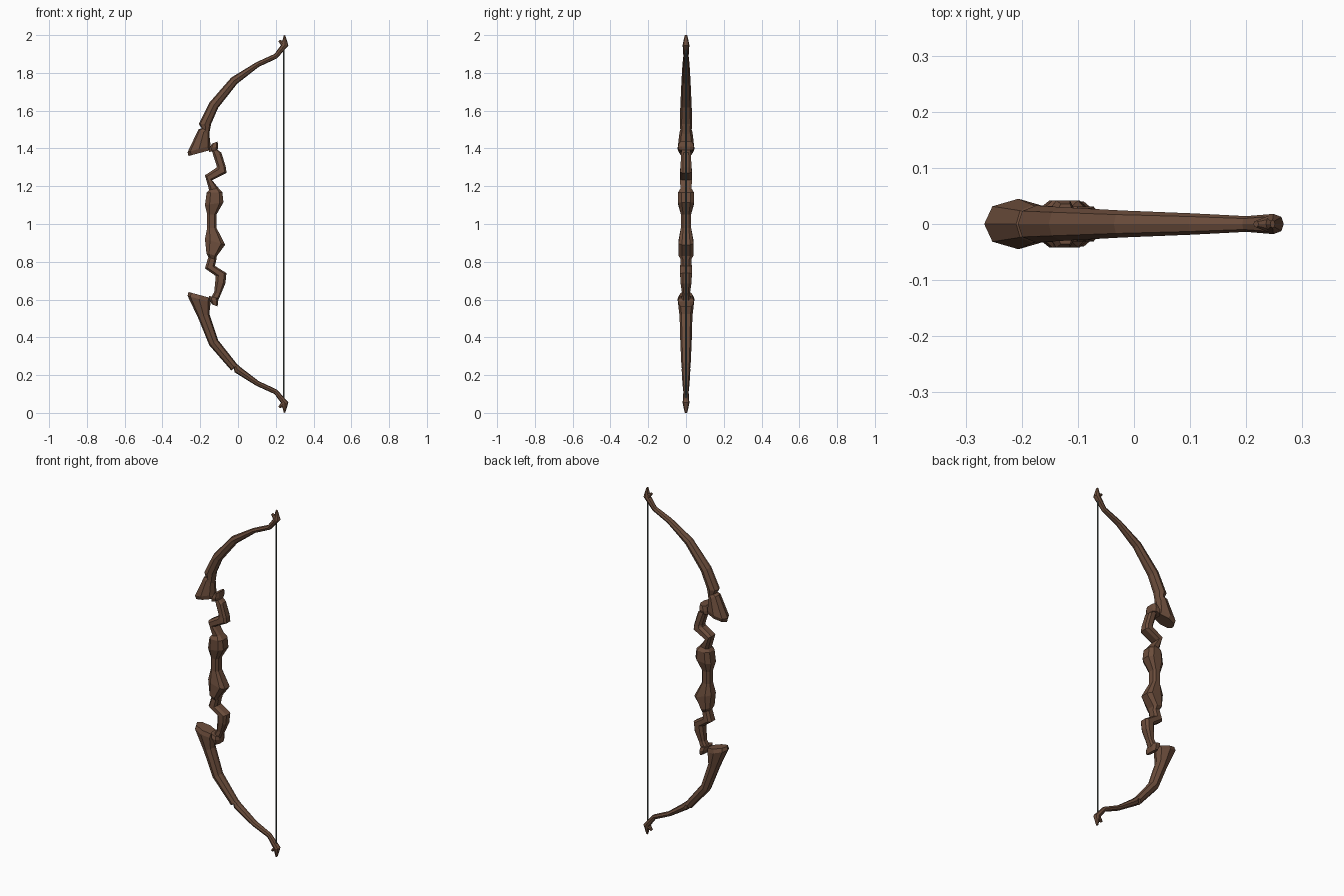
import bpy, bmesh

def material(name, rgb):
    m = bpy.data.materials.new(name)
    m.diffuse_color = (*rgb, 1)
    return m

WOOD = material("dark_wood", (0.15, 0.075, 0.045))
CORD = material("grey_cord", (0.09, 0.11, 0.10))

# Half cross-sections: (fraction from outer to inner edge, fraction of half width)
RIDGED = [(0, 0), (.12, .7), (.5, 1), (.88, .7), (1, 0)]
BLOCKY = [(0, .55), (.25, 1), (.8, 1), (1, .55)]

def loft(name, sections, half, flip=False):
    """Skin sections (outer x, outer z, inner x, inner z, half width)."""
    ring = half + [(t, -s) for t, s in reversed(half) if s > 0]
    bm = bmesh.new()
    rings = []
    for xa, za, xb, zb, w in sections:
        if flip:
            za, zb = 2 - za, 2 - zb
        rings.append([bm.verts.new((xa + (xb - xa) * t, s * w, za + (zb - za) * t)) for t, s in ring])
    n = len(ring)
    for a, b in zip(rings, rings[1:]):
        for i in range(n):
            j = (i + 1) % n
            bm.faces.new((a[i], a[j], b[j], b[i]))
    bm.faces.new(rings[0])
    bm.faces.new(rings[-1])
    bmesh.ops.recalc_face_normals(bm, faces=bm.faces)
    mesh = bpy.data.meshes.new(name)
    bm.to_mesh(mesh)
    bm.free()
    mesh.materials.append(WOOD)
    ob = bpy.data.objects.new(name, mesh)
    bpy.context.collection.objects.link(ob)
    return ob

# Limb sections, shared by both halves apart from the position of the carved step
base = [(-.262, 1.36, -.14, 1.393, .037), (-.267, 1.38, -.145, 1.415, .045),
        (-.21, 1.50, -.152, 1.475, .034)]
upper_step = [(-.193, 1.507, -.15, 1.49, .030), (-.207, 1.53, -.142, 1.53, .033)]
bend = [(-.152, 1.642, -.105, 1.615, .030), (-.036, 1.775, -.005, 1.742, .024)]
lower_step = [(-.022, 1.765, .0, 1.745, .021), (-.018, 1.785, .012, 1.757, .023)]
end = [(.098, 1.857, .11, 1.832, .019), (.193, 1.90, .207, 1.877, .014),
       (.230, 1.95, .267, 1.945, .018), (.243, 2.0, .251, 1.997, .007)]
loft("upper_limb", base + upper_step + bend + end, RIDGED)
loft("lower_limb", base + bend + lower_step + end, RIDGED, True)

# Small nock spurs and the knobs joining limbs to riser
spur = [(.228, 1.945, .248, 1.965, .014), (.213, 1.968, .222, 1.975, .006)]
knob = [(-.155, 1.38, -.108, 1.393, .036), (-.15, 1.40, -.105, 1.41, .042),
        (-.138, 1.425, -.108, 1.437, .036)]
for side, flip in (("upper", False), ("lower", True)):
    loft(side + "_nock_spur", spur, RIDGED, flip)
    loft(side + "_knob", knob, BLOCKY, flip)

# Zigzag riser with the waisted grip in the middle
loft("riser_grip", [
    (-.142, 1.40, -.105, 1.39, .022), (-.13, 1.36, -.088, 1.378, .026),
    (-.112, 1.305, -.064, 1.30, .029), (-.115, 1.297, -.061, 1.27, .031),
    (-.175, 1.258, -.137, 1.232, .032), (-.153, 1.18, -.103, 1.19, .029),
    (-.166, 1.165, -.083, 1.168, .042), (-.175, 1.10, -.077, 1.115, .042),
    (-.163, 1.05, -.114, 1.05, .027), (-.163, .98, -.114, .98, .027),
    (-.175, .92, -.068, .89, .040), (-.167, .845, -.112, .83, .040),
    (-.157, .825, -.115, .81, .028), (-.175, .765, -.122, .778, .031),
    (-.118, .725, -.061, .74, .031), (-.12, .70, -.067, .685, .029),
    (-.126, .64, -.09, .63, .021), (-.148, .60, -.105, .595, .024)], BLOCKY)

# Bowstring
bpy.ops.mesh.primitive_cylinder_add(vertices=8, radius=.004, depth=1.9, location=(.243, 0, 1))
string = bpy.context.object
string.name = "bowstring"
string.data.materials.append(CORD)
